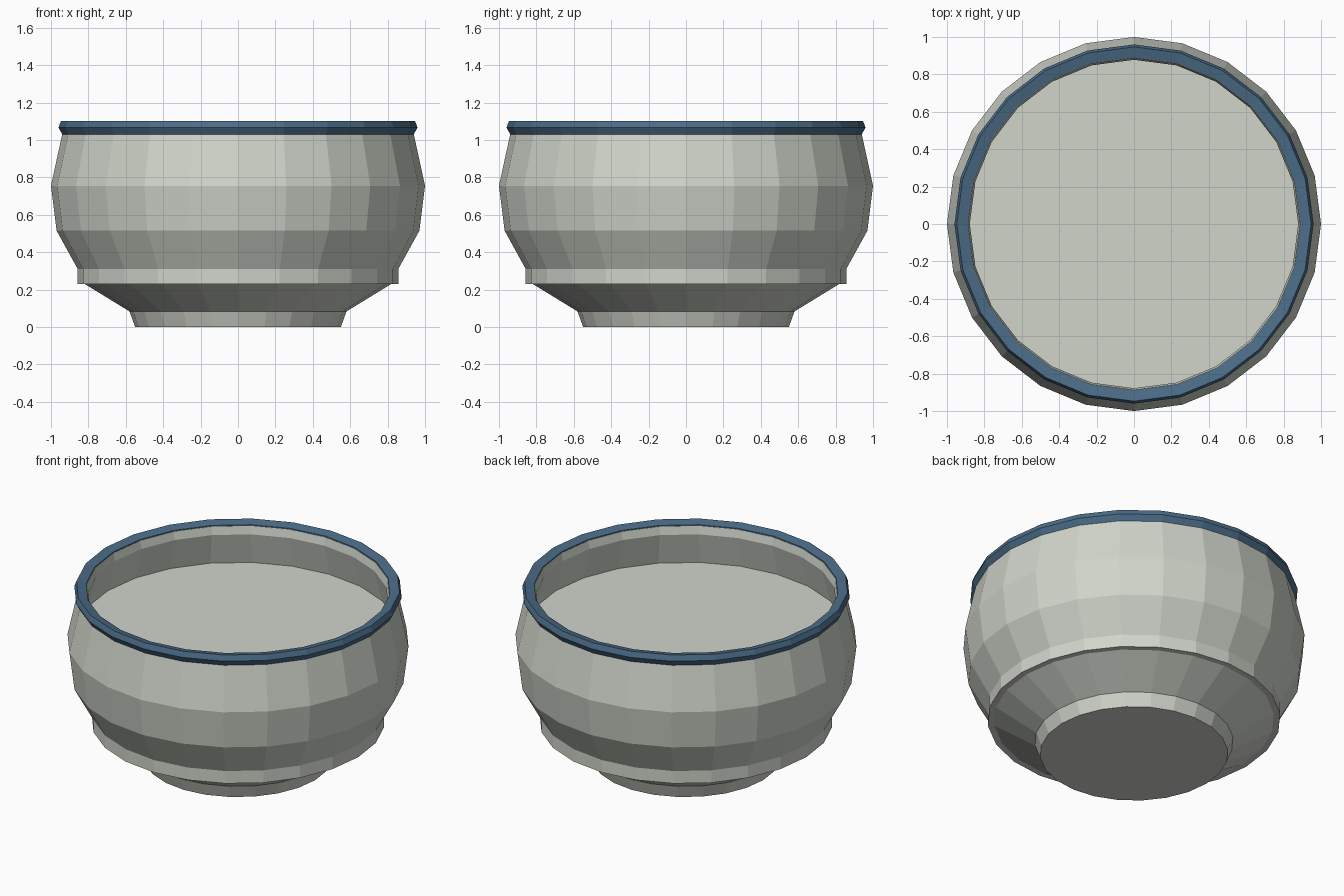
import bpy, bmesh, math

if "Cube" in bpy.data.objects:
    bpy.data.objects.remove(bpy.data.objects["Cube"])

SIDES = 24


def material(name, rgb):
    m = bpy.data.materials.new(name)
    m.diffuse_color = (*rgb, 1.0)
    m.use_nodes = True
    m.node_tree.nodes["Principled BSDF"].inputs["Base Color"].default_value = m.diffuse_color
    return m


ceramic = material("pale grey ceramic", (0.63, 0.66, 0.59))
blue = material("slate blue rim", (0.07, 0.15, 0.245))


def lathe(name, profile, mat, closed=False):
    """Spin (radius, height) points around z; cap open ends with flat discs."""
    bm = bmesh.new()
    rings = []
    for r, z in profile:
        rings.append([bm.verts.new((r * math.cos(2 * math.pi * i / SIDES),
                                    r * math.sin(2 * math.pi * i / SIDES), z))
                      for i in range(SIDES)])
    pairs = list(zip(rings, rings[1:]))
    if closed:
        pairs.append((rings[-1], rings[0]))
    else:
        bm.faces.new(rings[0])
        bm.faces.new(rings[-1])
    for a, b in pairs:
        for i in range(SIDES):
            j = (i + 1) % SIDES
            bm.faces.new((a[i], a[j], b[j], b[i]))
    bmesh.ops.recalc_face_normals(bm, faces=bm.faces)
    mesh = bpy.data.meshes.new(name)
    bm.to_mesh(mesh)
    bm.free()
    mesh.materials.append(mat)
    ob = bpy.data.objects.new(name, mesh)
    bpy.context.collection.objects.link(ob)
    return ob


# Bowl: foot, flared underside, ledge, rounded wall, inner wall and flat fill
lathe("bowl_body", [
    (0.55, 0.0), (0.58, 0.083), (0.82, 0.23), (0.857, 0.23), (0.857, 0.31),
    (0.97, 0.515), (1.0, 0.755), (0.94, 1.03),
    (0.93, 1.075), (0.888, 1.08), (0.878, 1.03), (0.93, 0.825),
], ceramic)

# Faceted rim band capping the wall
lathe("rim_band", [
    (0.937, 1.025), (0.96, 1.066), (0.947, 1.10), (0.89, 1.087), (0.89, 1.07),
], blue, closed=True)
